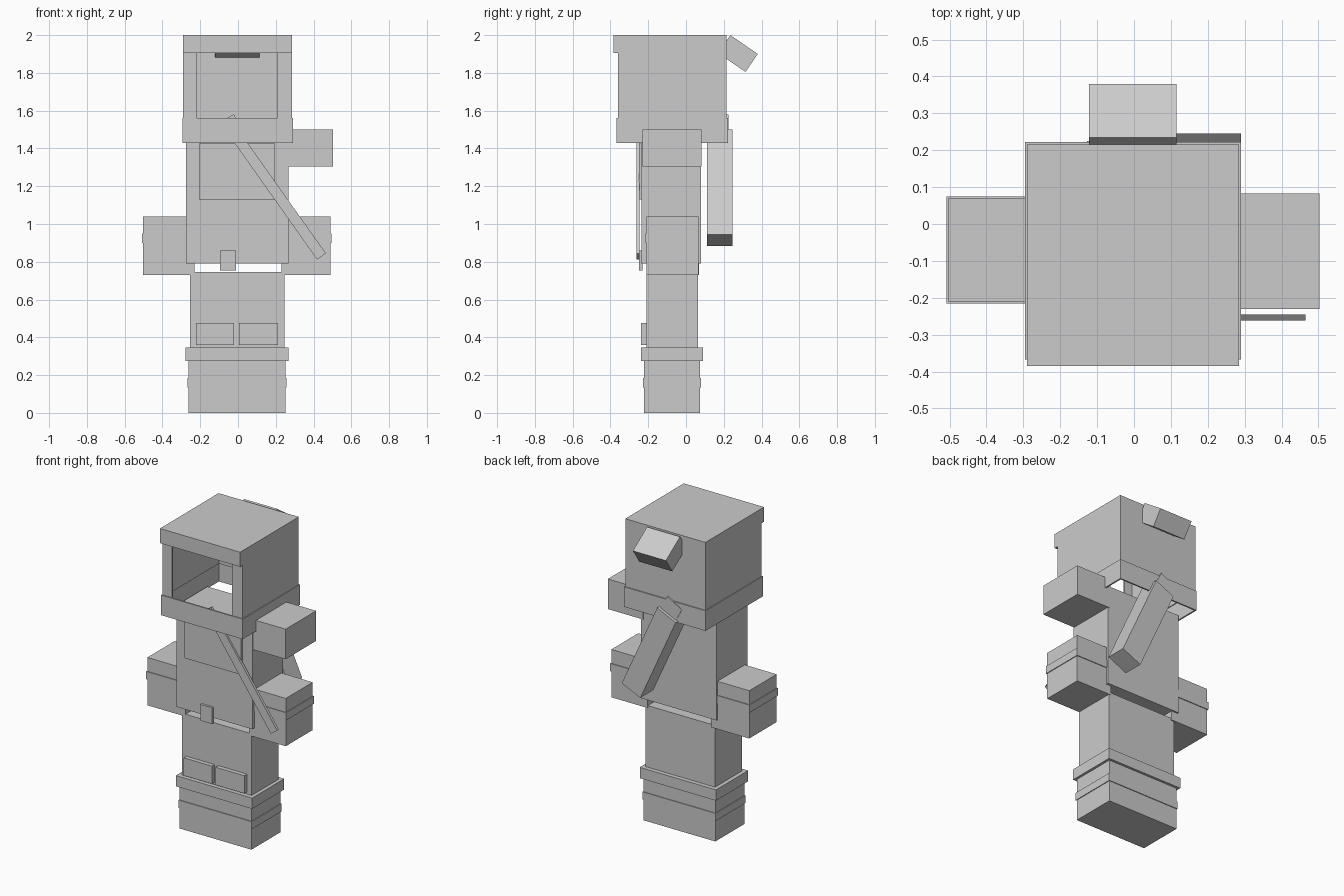
import bpy
import math
from mathutils import Matrix, Vector

default_cube = bpy.data.objects.get("Cube")
if default_cube:
    bpy.data.objects.remove(default_cube, do_unlink=True)

# Single plain material shared by every part
grey = bpy.data.materials.new("light_grey")
grey.use_nodes = True
grey_colour = (0.6, 0.6, 0.6, 1)
grey.diffuse_color = grey_colour
grey.node_tree.nodes["Principled BSDF"].inputs["Base Color"].default_value = grey_colour


def box(name, x, y, z, turn=None):
    """Box spanning the given ranges, optionally turned about its centre by (angle, axis)."""
    spans = (x, y, z)
    centre = Vector([(low + high) / 2 for low, high in spans])
    size = Vector([high - low for low, high in spans])
    bpy.ops.mesh.primitive_cube_add(size=1)
    part = bpy.context.object
    part.name = part.data.name = name
    rotation = Matrix.Rotation(turn[0], 4, turn[1]) if turn else Matrix.Identity(4)
    part.data.transform(Matrix.Translation(centre) @ rotation @ Matrix.Diagonal(size.to_4d()))
    part.data.materials.append(grey)
    return part


def bar(name, start, end, width, y):
    """Long box running between two (x, z) points, lying flat against the body."""
    dx, dz = end[0] - start[0], end[1] - start[1]
    length = math.hypot(dx, dz)
    mid_x, mid_z = (start[0] + end[0]) / 2, (start[1] + end[1]) / 2
    return box(name, (mid_x - width / 2, mid_x + width / 2), y,
               (mid_z - length / 2, mid_z + length / 2),
               turn=(math.atan2(dx, dz), 'Y'))


def band(name, x, y, z, bulge=0.005):
    """Strip standing slightly proud of the box with the same ranges."""
    return box(name, (x[0] - bulge, x[1] + bulge), (y[0] - bulge, y[1] + bulge), z)


def walls(name, x, y, z, front=True, thick=0.01):
    """Upright thin walls, open above and below."""
    box(name + "_right", (x[0], x[0] + thick), y, z)
    box(name + "_left", (x[1] - thick, x[1]), y, z)
    box(name + "_back", x, (y[1] - thick, y[1]), z)
    if front:
        box(name + "_front", x, (y[0], y[0] + thick), z)


# Hollow helmet with an open face
head_x, head_y = (-0.29, 0.285), (-0.36, 0.215)
box("helmet_brim", head_x, (-0.385, 0.215), (1.905, 2))
walls("helmet_wall", head_x, head_y, (1.55, 1.92), front=False)
walls("helmet_rim", (-0.295, 0.29), (-0.367, 0.222), (1.43, 1.56))
for side, span in (("right", (-0.29, -0.22)), ("left", (0.21, 0.285))):
    box("face_pillar_" + side, span, (-0.36, -0.35), (1.55, 1.92))
box("head_tail", (-0.122, 0.115), (0.187, 0.363), (1.845, 1.96),
    turn=(math.radians(-34.5), 'X'))

# Torso with chest plate and buckle
box("torso", (-0.275, 0.267), (-0.235, 0.08), (0.79, 1.45))
box("chest_plate", (-0.207, 0.197), (-0.25, -0.23), (1.13, 1.425))
box("belt_buckle", (-0.095, -0.01), (-0.25, -0.23), (0.755, 0.86))

# Diagonal strap in front, carried case behind
bar("chest_strap", (0.442, 0.828), (-0.034, 1.5), 0.057, (-0.262, -0.245))
bar("back_case", (0.223, 0.914), (-0.031, 1.47), 0.146, (0.112, 0.245))
bar("back_case_top", (-0.02, 1.45), (-0.075, 1.552), 0.12, (0.12, 0.225))

# Forearms with cuffs, and the single shoulder guard
for side, span, depth in (("right", (-0.503, -0.23), (-0.21, 0.07)),
                          ("left", (0.23, 0.49), (-0.21, 0.065))):
    box("forearm_" + side, span, depth, (0.73, 1.04))
    band("wrist_band_" + side, span, depth, (0.9, 0.95))
box("shoulder_left", (0.25, 0.503), (-0.23, 0.082), (1.305, 1.5))

# Legs, knee pads and boots
box("legs", (-0.253, 0.245), (-0.21, 0.063), (0.32, 0.745))
for side, span in (("right", (-0.223, -0.02)), ("left", (0.005, 0.212))):
    box("knee_pad_" + side, span, (-0.238, -0.2), (0.36, 0.475))
boot_x, boot_y = (-0.263, 0.252), (-0.222, 0.075)
box("boots", boot_x, boot_y, (0, 0.3))
band("boot_band", boot_x, boot_y, (0.135, 0.185))
band("boot_cuff", boot_x, boot_y, (0.275, 0.345), bulge=0.016)
